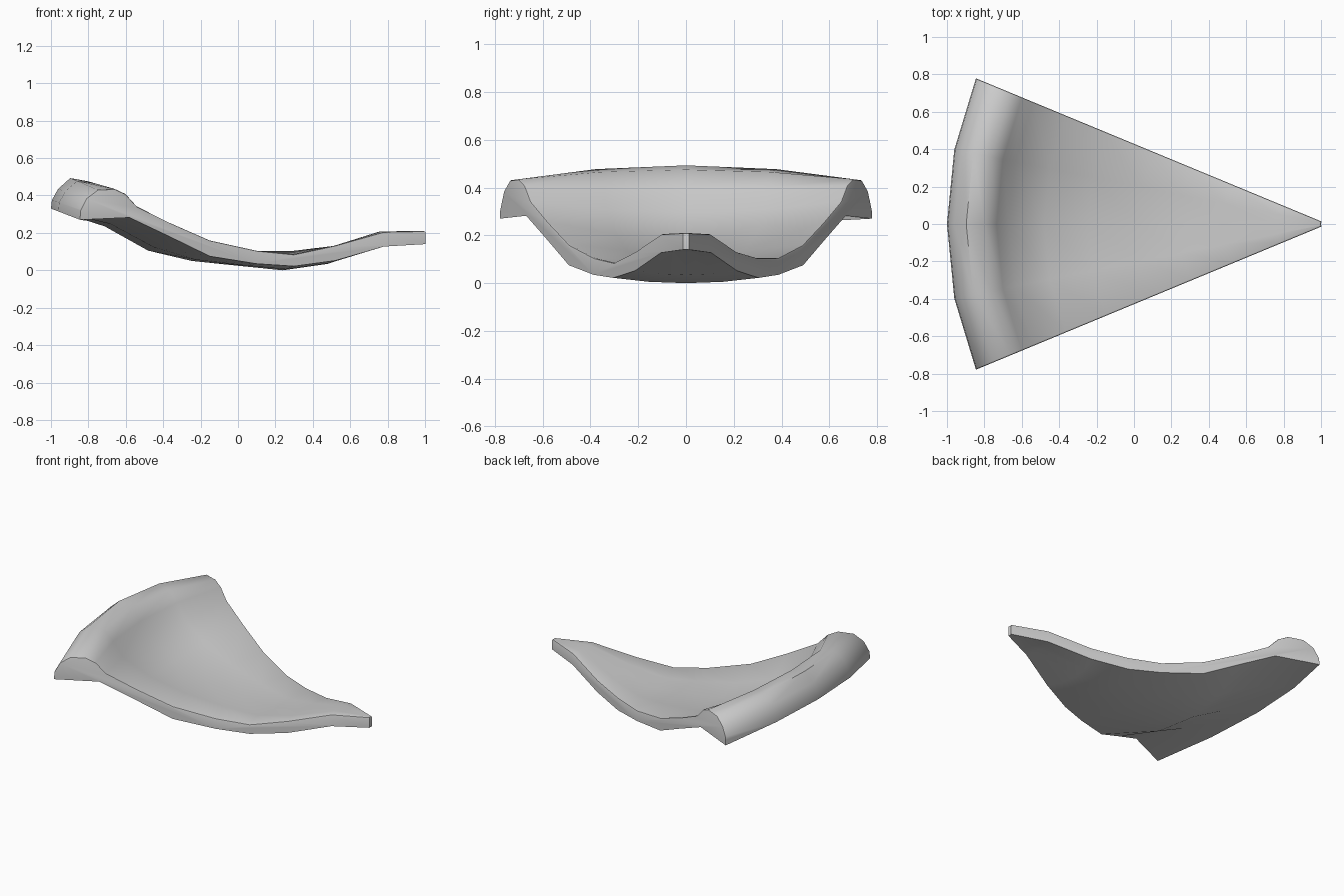
import bpy, bmesh, math

if "Cube" in bpy.data.objects:
    bpy.data.objects.remove(bpy.data.objects["Cube"])

APEX = 1.035                     # x of the fan's centre, just past the tip
HALF = math.radians(22.5)
STEPS = [-1, -0.5, 0, 0.5, 1]    # five spokes from side to side

# Cross-sections from tip to crust: (radius, z at middle, z at cut side)
top = [(.035, .21, .21), (.276, .208, .205), (.557, .12, .132), (.795, .078, .085),
       (1.012, .095, .105), (1.282, .132, .16), (1.515, .19, .255), (1.704, .295, .342),
       (1.77, .40, .408), (1.834, .475, .435), (1.932, .493, .43), (1.997, .435, .385),
       (2.03, .375, .325)]
bottom = [(.035, .14, .14), (.276, .13, .127), (.557, .034, .052), (.795, 0, .022),
          (1.012, .022, .035), (1.282, .05, .075), (1.515, .105, .18), (1.748, .235, .282),
          (2.035, .33, .27)]


def fan(bm, rows):
    """Vertices of one sheet, indexed [row][spoke]."""
    grid = []
    for r, zc, ze in rows:
        line = []
        for s in STEPS:
            a = s * HALF
            z = zc + (ze - zc) * s * s
            line.append(bm.verts.new((APEX - r * math.cos(a), r * math.sin(a), z)))
        grid.append(line)
    return grid


bm = bmesh.new()
t, b = fan(bm, top), fan(bm, bottom)

# the far cut side lifts slightly near the low point
t[3][4].co.z += .02

# top and bottom sheets
for g in (t, b):
    for j in range(len(g) - 1):
        for i in range(4):
            bm.faces.new((g[j][i], g[j][i + 1], g[j + 1][i + 1], g[j + 1][i]))

# tip and crust back
for j in (0, -1):
    for i in range(4):
        bm.faces.new((t[j][i], t[j][i + 1], b[j][i + 1], b[j][i]))

# flat cut sides
for i in (0, 4):
    bm.faces.new([row[i] for row in t] + [row[i] for row in reversed(b)])
bmesh.ops.recalc_face_normals(bm, faces=bm.faces)

# soften the upper rim
rim = [bm.edges.get((t[j][i], t[j + 1][i])) for i in (0, 4) for j in range(len(t) - 1)]
rim += [bm.edges.get((t[0][i], t[0][i + 1])) for i in range(4)]
bmesh.ops.bevel(bm, geom=rim, offset=.012, segments=2, profile=.5,
                affect='EDGES', clamp_overlap=True)

mesh = bpy.data.meshes.new("pizza_slice")
bm.to_mesh(mesh)
bm.free()
slice_obj = bpy.data.objects.new("pizza_slice", mesh)
bpy.context.collection.objects.link(slice_obj)
bpy.context.view_layer.objects.active = slice_obj
slice_obj.select_set(True)
bpy.ops.object.shade_smooth_by_angle(angle=math.radians(40))
